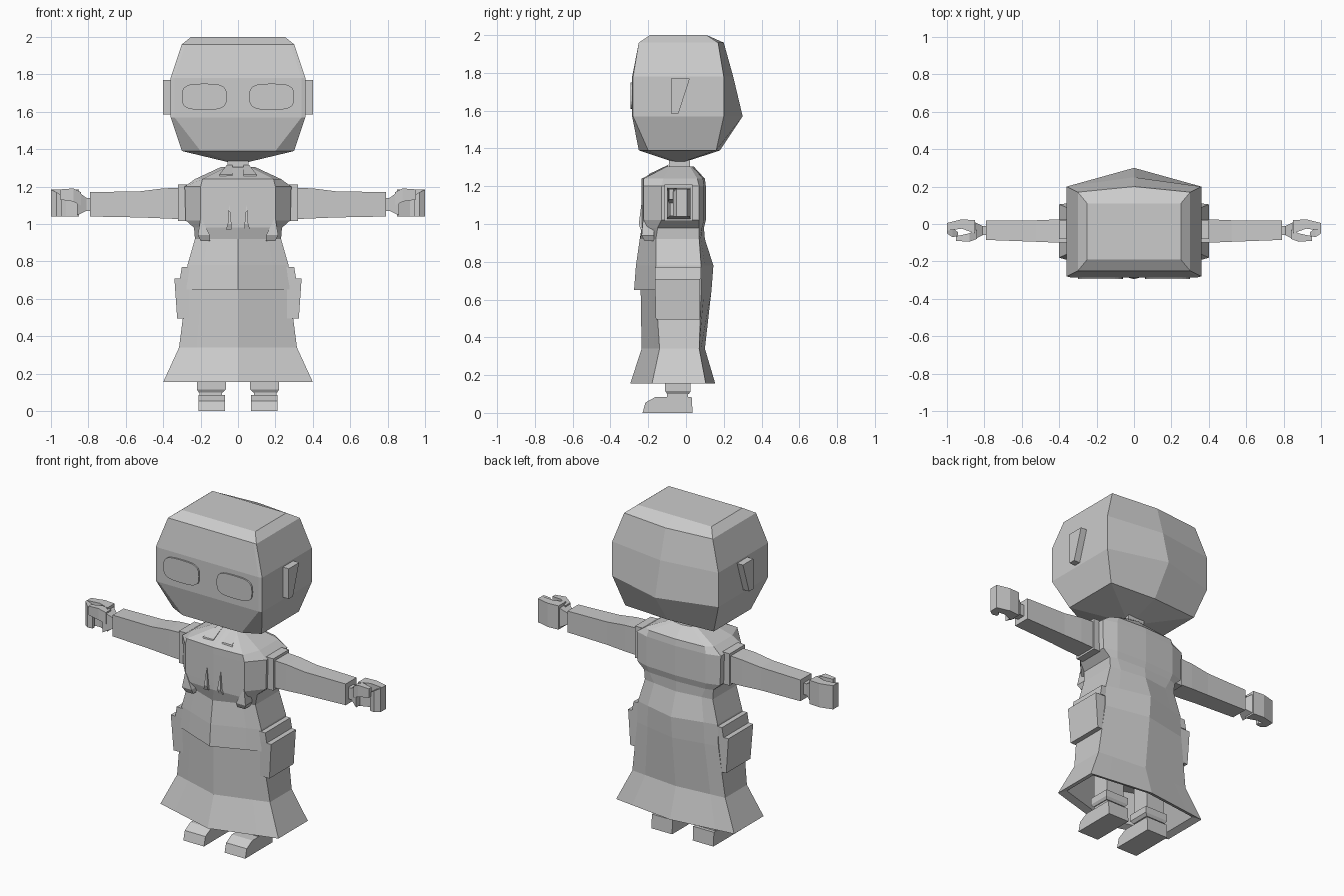
import bpy
import bmesh
from math import cos, sin, pi, copysign

default_cube = bpy.data.objects.get("Cube")
if default_cube:
    bpy.data.objects.remove(default_cube, do_unlink=True)

grey = bpy.data.materials.new("plain grey")
grey.use_nodes = True
grey_value = (0.6, 0.6, 0.6, 1)
grey.diffuse_color = grey_value
grey.node_tree.nodes["Principled BSDF"].inputs["Base Color"].default_value = grey_value


def loft(name, rings):
    """Skin a list of equal-length point loops and cap both ends."""
    bm = bmesh.new()
    loops = [[bm.verts.new(point) for point in ring] for ring in rings]
    count = len(loops[0])
    for lower, upper in zip(loops, loops[1:]):
        for i in range(count):
            j = (i + 1) % count
            bm.faces.new((lower[i], lower[j], upper[j], upper[i]))
    bm.faces.new(list(reversed(loops[0])))
    bm.faces.new(loops[-1])
    bmesh.ops.recalc_face_normals(bm, faces=bm.faces[:])
    mesh = bpy.data.meshes.new(name)
    bm.to_mesh(mesh)
    bm.free()
    mesh.materials.append(grey)
    obj = bpy.data.objects.new(name, mesh)
    bpy.context.collection.objects.link(obj)
    return obj


def mirrored_ring(z, half):
    """Complete a half outline, given front to back, across the centre plane."""
    other = [(-x, y) for x, y in reversed(half) if x != 0]
    return [(x, y, z) for x, y in half + other]


def rect_z(z, x0, x1, y0, y1):
    return [(x0, y0, z), (x1, y0, z), (x1, y1, z), (x0, y1, z)]


def rect_x(x, y0, y1, z0, z1):
    return [(x, y0, z0), (x, y1, z0), (x, y1, z1), (x, y0, z1)]


def pair(name, rings):
    """Build a part on the left and its mirror image on the right."""
    for side, sign in (("left", 1), ("right", -1)):
        loft(side + "_" + name, [[(sign * x, y, z) for x, y, z in ring] for ring in rings])


# Head: front point, front corner, back corner, back ridge
def head_ring(z, front, corner, back, ridge):
    return mirrored_ring(z, [front, corner, back, (0, ridge)])


loft("head", [
    head_ring(1.33, (.03, -.07), (.05, -.05), (.05, -.01), 0),
    head_ring(1.39, (.2, -.25), (.3, -.2), (.3, .16), .18),
    head_ring(1.57, (.34, -.285), (.36, -.28), (.36, .2), .3),
    head_ring(1.78, (.34, -.285), (.36, -.28), (.36, .2), .25),
    head_ring(1.96, (.28, -.25), (.3, -.25), (.3, .17), .2),
    head_ring(2, (.23, -.19), (.25, -.19), (.25, .11), .11),
])
pair("ear", [
    rect_z(1.585, .34, .4, -.08, -.04),
    rect_z(1.77, .34, .4, -.08, .02),
])


# Eyes: thin rounded plates
def eye_outline(y, steps=24):
    points = []
    for i in range(steps):
        angle = 2 * pi * i / steps
        c, s = cos(angle), sin(angle)
        points.append((.18 + .12 * copysign(abs(c) ** .6, c), y,
                       1.68 + .07 * copysign(abs(s) ** .6, s)))
    return points


pair("eye", [eye_outline(-.285), eye_outline(-.294)])

# Neck
loft("neck", [rect_z(z, -.055, .055, -.09, .02) for z in (1.25, 1.35)])


# Dress: a ridged hexagonal outline, hollow at the hem
def skirt_ring(z, width, front, front_corner, back_corner, back):
    inner = width * .7
    blend = lambda corner, centre: corner * .7 + centre * .3
    return mirrored_ring(z, [
        (0, front), (inner, blend(front_corner, front)), (width, front_corner),
        (width, back_corner), (inner, blend(back_corner, back)), (0, back)])


def chest_ring(z, inner, outer, front, front_corner, back_corner, back):
    return mirrored_ring(z, [
        (0, front), (inner, front + .01), (outer, front_corner),
        (outer, back_corner), (inner, back - .01), (0, back)])


loft("dress", [
    skirt_ring(.34, .28, -.2, -.11, .04, .07),
    skirt_ring(.17, .36, -.255, -.15, .075, .12),
    skirt_ring(.155, .4, -.295, -.18, .105, .155),
    skirt_ring(.34, .315, -.235, -.14, .07, .1),
    skirt_ring(.65, .275, -.24, -.16, .08, .135),
    skirt_ring(.65, .275, -.275, -.165, .08, .135),
    skirt_ring(.78, .27, -.265, -.16, .08, .145),
    skirt_ring(.92, .23, -.245, -.16, .07, .1),
    chest_ring(.98, .19, .235, -.235, -.15, .07, .095),
    chest_ring(1.02, .2, .28, -.235, -.13, .07, .105),
    chest_ring(1.2, .2, .285, -.235, -.13, .07, .105),
    chest_ring(1.24, .19, .23, -.235, -.12, .06, .1),
    chest_ring(1.305, .06, .09, -.11, -.08, .02, .04),
])

# Small folds on the bodice and pointed collar tabs
pair("chest_fold", [
    rect_z(.97, .035, .065, -.24, -.22),
    rect_z(1, .035, .055, -.25, -.22),
    rect_z(1.1, .045, .048, -.237, -.22),
])
pair("waist_fold", [
    rect_z(.91, .15, .2, -.22, -.17),
    rect_z(.94, .15, .215, -.235, -.17),
    rect_z(1.03, .195, .2, -.227, -.17),
])
pair("collar_tab", [
    [(.03, -.1, 1.3), (.06, -.1, 1.3), (.06, -.09, 1.315), (.03, -.09, 1.315)],
    [(.03, -.2, 1.25), (.1, -.2, 1.25), (.1, -.195, 1.265), (.03, -.195, 1.265)],
])

# Hip pockets with a flap on top
pair("pocket", [
    rect_z(.495, .25, .325, -.16, .075),
    rect_z(.71, .25, .34, -.165, .075),
])
pair("pocket_flap", [
    rect_z(.71, .24, .31, -.165, .08),
    rect_z(.77, .24, .3, -.165, .08),
])

# Arms: shoulder cuff, sleeve, wrist and hand
pair("shoulder_cuff", [rect_x(x, -.115, .035, 1.015, 1.21) for x in (.26, .32)])
pair("sleeve", [
    rect_x(.28, -.1, .025, 1.025, 1.195),
    rect_x(.4, -.1, .025, 1.03, 1.19),
    rect_x(.52, -.095, .02, 1.035, 1.175),
    rect_x(.79, -.085, .02, 1.04, 1.17),
])
pair("wrist", [
    rect_x(.78, -.06, -.01, 1.07, 1.14),
    rect_x(.81, -.06, -.01, 1.07, 1.14),
    rect_x(.86, -.085, .015, 1.045, 1.175),
])
pair("palm", [
    rect_x(.85, -.05, .02, 1.04, 1.185),
    rect_x(.92, -.025, .025, 1.04, 1.185),
    rect_x(1, -.035, .005, 1.04, 1.185),
])
pair("curled_fingers", [
    rect_x(.94, -.065, -.045, 1.04, 1.15),
    rect_x(.97, -.07, -.02, 1.04, 1.17),
    rect_x(1, -.05, -.02, 1.04, 1.185),
])
pair("thumb", [
    rect_x(.84, -.08, -.03, 1.1, 1.17),
    rect_x(.88, -.095, -.05, 1.12, 1.19),
    rect_x(.95, -.09, -.065, 1.13, 1.185),
])

# Legs, boot tops and shoes
pair("leg", [rect_z(z, .085, .205, -.1, .01) for z in (.08, .36)])
pair("boot_top", [
    rect_z(.1, .08, .21, -.1, .015),
    rect_z(.115, .065, .22, -.11, .025),
    rect_z(.155, .065, .22, -.11, .025),
])
shoe_profile = [(-.23, 0), (.035, 0), (.03, .085), (-.16, .085), (-.215, .055)]
pair("shoe", [[(x, y, z) for y, z in shoe_profile] for x in (.07, .21)])
